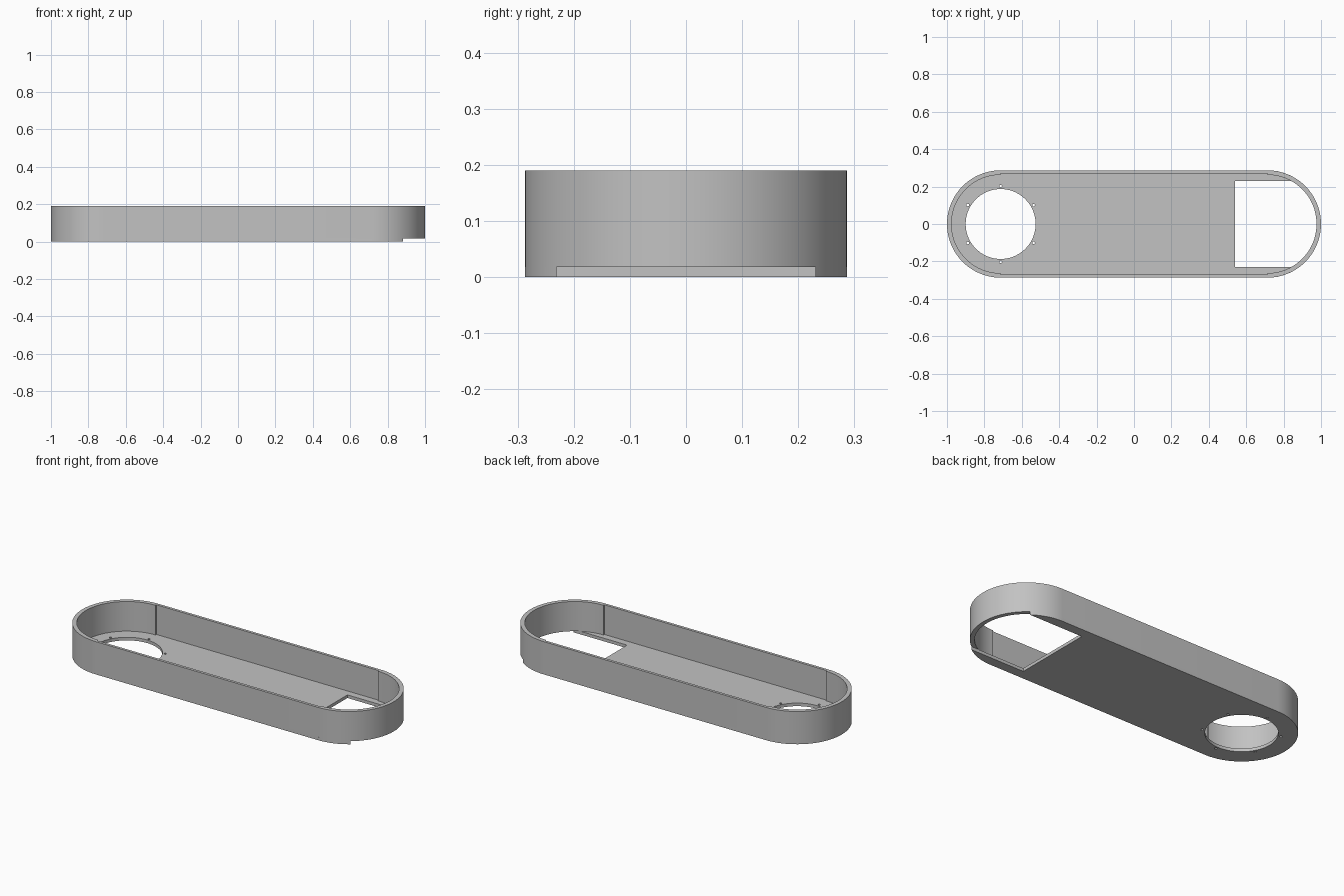
import bpy, bmesh
from math import sin, cos, asin, pi, radians

if "Cube" in bpy.data.objects:
    bpy.data.objects.remove(bpy.data.objects["Cube"], do_unlink=True)

R = 0.287            # outer end radius
CX = 1 - R           # centre of each rounded end
HEIGHT, FLOOR = 0.19, 0.018
NOTCH_X, NOTCH_Y = 0.54, 0.231

grey = bpy.data.materials.new("light grey")
grey.use_nodes = True
grey.diffuse_color = (0.54, 0.54, 0.54, 1)
grey.node_tree.nodes["Principled BSDF"].inputs["Base Color"].default_value = grey.diffuse_color


def arc(cx, r, start, end, steps=40, cy=0):
    angles = [start + (end - start) * i / steps for i in range(steps + 1)]
    return [(cx + r * cos(a), cy + r * sin(a)) for a in angles]


def circle(cx, cy, r, steps):
    return arc(cx, r, 0, 2 * pi, steps, cy)[:-1]


def plate(name, loops, bottom, top):
    """Extrude closed outlines; inner outlines become holes."""
    curve = bpy.data.curves.new(name, "CURVE")
    curve.dimensions = "2D"
    curve.fill_mode = "BOTH"
    curve.extrude = (top - bottom) / 2
    for loop in loops:
        spline = curve.splines.new("POLY")
        spline.points.add(len(loop) - 1)
        for point, (x, y) in zip(spline.points, loop):
            point.co = (x, y, 0, 1)
        spline.use_cyclic_u = True
    obj = bpy.data.objects.new(name, curve)
    bpy.context.collection.objects.link(obj)
    bpy.ops.object.select_all(action="DESELECT")
    obj.select_set(True)
    bpy.context.view_layer.objects.active = obj
    bpy.ops.object.convert(target="MESH")
    obj = bpy.context.view_layer.objects.active
    mesh = obj.data
    bm = bmesh.new()
    bm.from_mesh(mesh)
    bmesh.ops.remove_doubles(bm, verts=bm.verts, dist=1e-5)
    bmesh.ops.translate(bm, verts=bm.verts, vec=(0, 0, (top + bottom) / 2))
    bmesh.ops.recalc_face_normals(bm, faces=bm.faces)
    bm.to_mesh(mesh)
    bm.free()
    mesh.materials.clear()
    mesh.materials.append(grey)
    bpy.ops.object.shade_smooth_by_angle(angle=radians(30))
    return obj


# Wall: rounded ends are slightly thicker than the straight sides
outer = arc(CX, R, -pi / 2, pi / 2) + arc(-CX, R, pi / 2, 3 * pi / 2)
SIDE, END = 0.271, 0.263
inner = ([(CX, -SIDE)] + arc(CX, END, -pi / 2, pi / 2) + [(CX, SIDE)]
         + [(-CX, SIDE)] + arc(-CX, END, pi / 2, 3 * pi / 2) + [(-CX, -SIDE)])
plate("outer_wall", [outer, inner], FLOOR, HEIGHT)

# Floor: open notch at one end, round opening and screw holes at the other
a = asin(NOTCH_Y / R)
outline = ([(NOTCH_X, -NOTCH_Y), (NOTCH_X, NOTCH_Y)]
           + arc(CX, R, a, pi / 2, 16)
           + arc(-CX, R, pi / 2, 3 * pi / 2)
           + arc(CX, R, -pi / 2, -a, 16))
holes = [circle(-CX, 0, 0.187, 72)]
for x, y in arc(-CX, 0.203, pi / 6, 2 * pi + pi / 6, 6)[:-1]:
    holes.append(circle(x, y, 0.007, 12))
plate("floor", [outline] + holes, 0, FLOOR)
